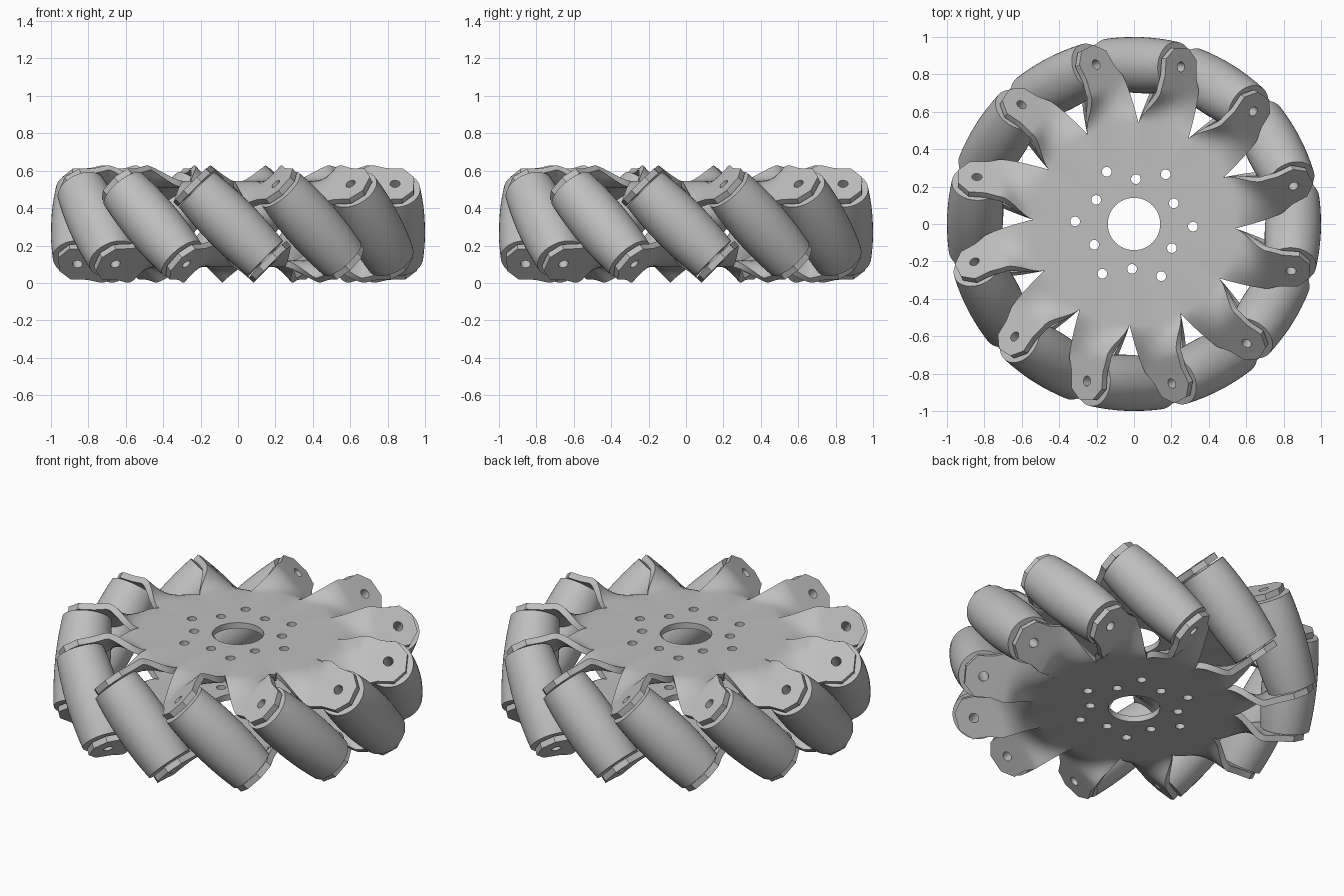
import bpy, bmesh, math
from mathutils import Matrix, Vector

if "Cube" in bpy.data.objects:
    bpy.data.objects.remove(bpy.data.objects["Cube"])

N = 12                      # rollers around the wheel
STEP = 2 * math.pi / N
MID = 0.315                 # mid height of the wheel
AXLE_R = 0.85               # distance of the roller centres from the hub
DISC_R, BORE_R = 0.54, 0.14
DISC_Z = 0.23               # outer face of a hub disc above mid height
THICK = 0.035
TAB_S = 0.304               # outer face of a tab along the roller axle
COLS = 8                    # columns across one arm
TURN = Matrix.Translation((0, 0, MID)) @ Matrix.Rotation(math.radians(-2.5), 4, 'Z')

AXIS = Vector((0, -1, 1)).normalized()     # axle of the roller at angle 0
SIDE = Vector((0, 1, 1)).normalized()      # across its tab
TAB = Vector((AXLE_R, 0, 0)) + AXIS * TAB_S

metal = bpy.data.materials.new("light_grey_metal")
grey = (0.52, 0.52, 0.52, 1)
metal.diffuse_color = grey
metal.use_nodes = True
metal.node_tree.nodes["Principled BSDF"].inputs["Base Color"].default_value = grey


def make_object(name, bm):
    mesh = bpy.data.meshes.new(name)
    bm.to_mesh(mesh)
    bm.free()
    obj = bpy.data.objects.new(name, mesh)
    bpy.context.collection.objects.link(obj)
    return obj


def finish(obj, matrix, angle=30):
    obj.data.materials.clear()
    obj.data.materials.append(metal)
    obj.matrix_world = matrix
    bpy.ops.object.select_all(action='DESELECT')
    obj.select_set(True)
    bpy.context.view_layer.objects.active = obj
    bpy.ops.object.shade_smooth_by_angle(angle=math.radians(angle))


def tab_point(x, half_width, v):
    return Vector((x, TAB.y, TAB.z)) + SIDE * half_width * v


def arm_rows():
    """Rows of points from the disc rim, through the twist, to the tab end."""
    lean = Vector((math.cos(STEP / 2), -math.sin(STEP / 2), 0))
    vs = [2 * j / COLS - 1 for j in range(COLS + 1)]
    rows = []
    for i in range(11):
        t = i / 10
        row = []
        for v in vs:
            a = STEP / 2 * (v - 1)
            start = Vector((DISC_R * math.cos(a), DISC_R * math.sin(a), DISC_Z))
            end = tab_point(0.73, 0.14, v)
            row.append(start * (2*t**3 - 3*t**2 + 1) + lean * 0.2 * (t**3 - 2*t**2 + t)
                       + end * (3*t**2 - 2*t**3) + Vector((0.2, 0, 0)) * (t**3 - t**2))
        rows.append(row)
    for x, half in ((0.80, 0.118), (0.89, 0.115), (0.95, 0.05)):
        rows.append([tab_point(x, half, v) for v in vs])
    return rows


# Hub plate sheet: flat disc ring with twelve twisted arms
bm = bmesh.new()
rows = arm_rows()
bore = [Vector((BORE_R * math.cos(a), BORE_R * math.sin(a), DISC_Z))
        for a in (STEP * (j / COLS - 1) for j in range(COLS + 1))]
for k in range(N):
    spin = Matrix.Rotation(k * STEP, 3, 'Z')
    grid = [[bm.verts.new(spin @ p) for p in row] for row in [bore] + rows]
    for a, b in zip(grid, grid[1:]):
        for j in range(COLS):
            bm.faces.new((a[j], b[j], b[j + 1], a[j + 1]))
bmesh.ops.remove_doubles(bm, verts=bm.verts, dist=0.0005)
plate = make_object("upper_hub_plate", bm)
solid = plate.modifiers.new("thickness", 'SOLIDIFY')
solid.thickness = THICK
solid.offset = -1

# Drill for the mounting holes and the axle holes
bm = bmesh.new()


def drill(matrix, radius):
    bmesh.ops.create_cone(bm, cap_ends=True, segments=20, radius1=radius,
                          radius2=radius, depth=0.12, matrix=matrix)


to_axis = Vector((0, 0, 1)).rotation_difference(AXIS).to_matrix().to_4x4()
for k in range(N):
    spin = Matrix.Rotation(k * STEP, 4, 'Z')
    ring = 0.24 if k % 2 else 0.315
    drill(spin @ Matrix.Translation((ring, 0, DISC_Z)), 0.026)
    drill(spin @ Matrix.Translation(TAB) @ to_axis, 0.027)
cutter = make_object("hole_cutter", bm)
cutter.hide_render = True
cut = plate.modifiers.new("holes", 'BOOLEAN')
cut.object = cutter
cut.operation = 'DIFFERENCE'
cut.solver = 'EXACT'

# Bake the plate, then flip a copy for the underside
bpy.context.view_layer.update()
graph = bpy.context.evaluated_depsgraph_get()
baked = bpy.data.meshes.new_from_object(plate.evaluated_get(graph))
plate.modifiers.clear()
plate.data = baked
bpy.data.objects.remove(cutter)
finish(plate, TURN)
lower = plate.copy()
lower.name = "lower_hub_plate"
bpy.context.collection.objects.link(lower)
lower.matrix_world = TURN @ Matrix.Rotation(math.pi, 4, 'X')

# Barrel rollers: crowned so that they share one round rim, with end collars
HALF = 0.26
crown = [HALF * (i / 6 - 1) for i in range(13)]
profile = [(0.027, -0.27), (0.05, -0.27), (0.05, -HALF)]
profile += [(math.sqrt(1 - s * s / 2) - AXLE_R, s) for s in crown]
profile += [(0.05, HALF), (0.05, 0.27), (0.027, 0.27)]
bm = bmesh.new()
verts = [bm.verts.new((r, 0, s)) for r, s in profile]
edges = [bm.edges.new(p) for p in zip(verts, verts[1:] + verts[:1])]
bmesh.ops.spin(bm, geom=verts + edges, cent=(0, 0, 0), axis=(0, 0, 1),
               angle=2 * math.pi, steps=48, use_merge=True)
bmesh.ops.remove_doubles(bm, verts=bm.verts, dist=0.0001)
bmesh.ops.recalc_face_normals(bm, faces=bm.faces)
roller = make_object("roller_1", bm)
seat = Matrix.Translation((AXLE_R, 0, 0)) @ to_axis
finish(roller, TURN @ seat)
for k in range(1, N):
    twin = roller.copy()
    twin.name = f"roller_{k + 1}"
    bpy.context.collection.objects.link(twin)
    twin.matrix_world = TURN @ Matrix.Rotation(k * STEP, 4, 'Z') @ seat
